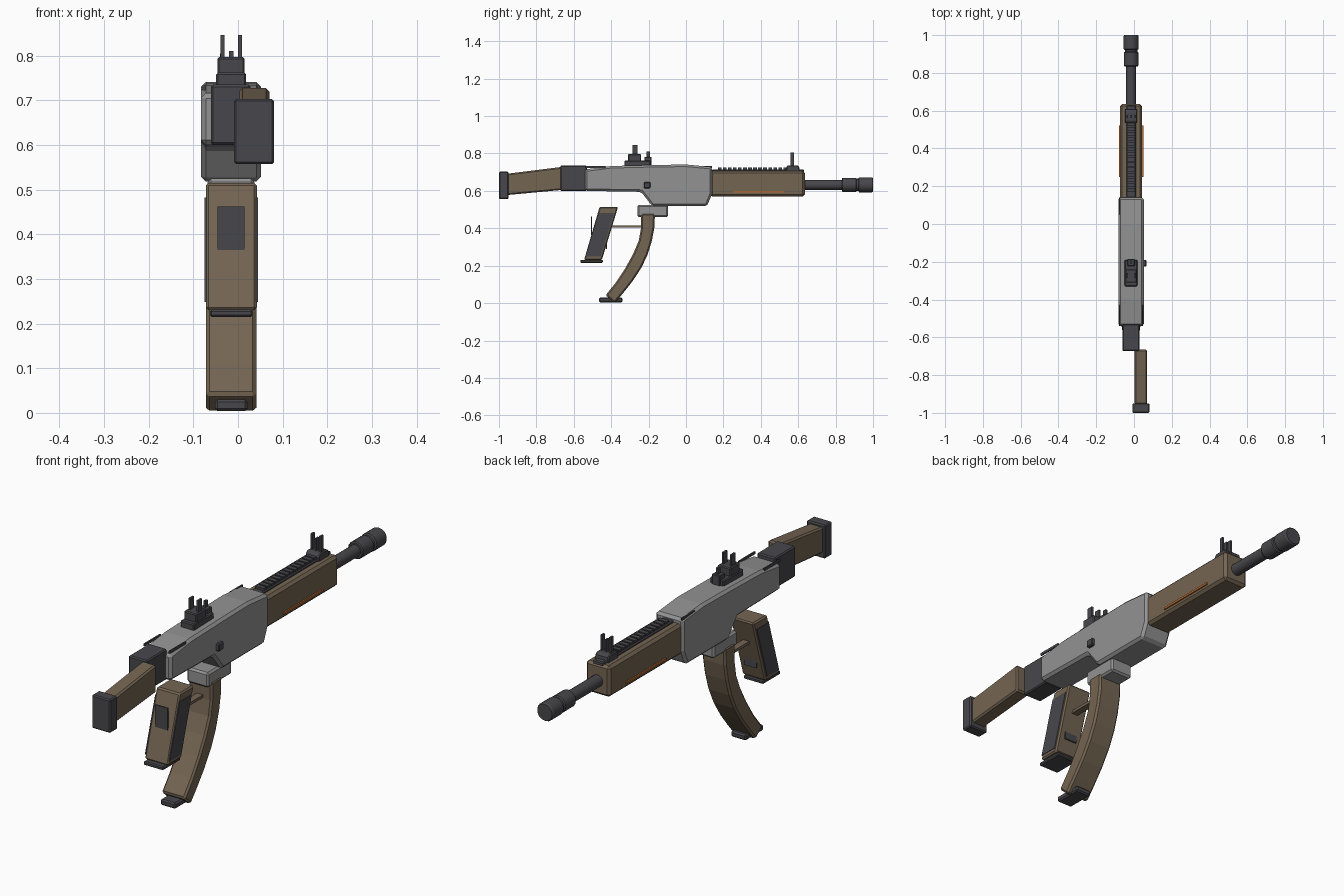
import bpy, bmesh, math
from mathutils import Vector

if "Cube" in bpy.data.objects:
    bpy.data.objects.remove(bpy.data.objects["Cube"])

CX = -0.0155  # centre plane of the main body


def material(name, rgb):
    m = bpy.data.materials.new(name)
    m.diffuse_color = (*rgb, 1)
    m.use_nodes = True
    m.node_tree.nodes["Principled BSDF"].inputs["Base Color"].default_value = m.diffuse_color
    return m


GREY = material("receiver grey", (0.29, 0.29, 0.29))
BROWN = material("furniture brown", (0.175, 0.130, 0.085))
DARK = material("dark metal", (0.064, 0.063, 0.072))
ORANGE = material("orange accent", (0.50, 0.15, 0.03))


def finish(name, bm, mat, bevel=0):
    bmesh.ops.recalc_face_normals(bm, faces=bm.faces)
    me = bpy.data.meshes.new(name)
    bm.to_mesh(me)
    bm.free()
    me.materials.append(mat)
    ob = bpy.data.objects.new(name, me)
    bpy.context.collection.objects.link(ob)
    if bevel:
        mod = ob.modifiers.new("bevel", 'BEVEL')
        mod.width, mod.segments = bevel, 1
        mod.limit_method, mod.angle_limit = 'ANGLE', math.radians(40)
    return ob


def prism(name, yz, x0, x1, mat, bevel=0):
    """Side profile in y,z extruded from x0 to x1."""
    bm = bmesh.new()
    f = bm.faces.new([bm.verts.new((x0, y, z)) for y, z in yz])
    ext = bmesh.ops.extrude_face_region(bm, geom=[f])
    vs = [v for v in ext["geom"] if isinstance(v, bmesh.types.BMVert)]
    bmesh.ops.translate(bm, verts=vs, vec=(x1 - x0, 0, 0))
    return finish(name, bm, mat, bevel)


def box(name, x, y, z, mat, bevel=0):
    return prism(name, [(y[0], z[0]), (y[1], z[0]), (y[1], z[1]), (y[0], z[1])],
                 x[0], x[1], mat, bevel)


def turned(name, yr, z, mat, sides=16):
    """Lathe along y from (y, radius) pairs, capped at both ends."""
    bm = bmesh.new()
    rings = []
    for y, r in yr:
        rings.append([bm.verts.new((CX + r * math.cos(a), y, z + r * math.sin(a)))
                      for a in (2 * math.pi * i / sides for i in range(sides))])
    for a, b in zip(rings, rings[1:]):
        for i in range(sides):
            j = (i + 1) % sides
            bm.faces.new((a[i], a[j], b[j], b[i]))
    bm.faces.new(rings[0])
    bm.faces.new(rings[-1])
    ob = finish(name, bm, mat)
    bpy.context.view_layer.objects.active = ob
    ob.select_set(True)
    bpy.ops.object.shade_smooth_by_angle(angle=math.radians(30))
    ob.select_set(False)
    return ob


# Receiver
prism("receiver", [(-0.54, 0.60), (-0.24, 0.595), (-0.18, 0.518), (0.112, 0.518),
                   (0.14, 0.585), (0.14, 0.728), (0.0, 0.741), (-0.2, 0.738),
                   (-0.40, 0.733), (-0.54, 0.715)], -0.083, 0.052, GREY, 0.011)
for side, (a, b) in (("right", (-0.54, -0.43)), ("left", (-0.54, -0.43)),
                     ("front", (0.05, 0.14))):
    x = 0.045 if side == "right" else -0.076
    box(f"receiver_trim_{side}", (x - 0.003, x + 0.003), (a, b), (0.722, 0.733), DARK)
box("side_button", (0.045, 0.066), (-0.225, -0.19), (0.614, 0.647), DARK, 0.004)
box("magazine_well", (-0.068, 0.037), (-0.26, -0.095), (0.46, 0.525), GREY, 0.008)

# Stock
box("stock_connector", (-0.061, 0.028), (-0.672, -0.53), (0.60, 0.735), DARK, 0.005)
prism("stock", [(-0.955, 0.578), (-0.665, 0.605), (-0.665, 0.728), (-0.955, 0.692)],
      0.003, 0.070, BROWN, 0.007)
box("butt_plate", (-0.009, 0.081), (-1.0, -0.949), (0.557, 0.703), DARK, 0.005)

# Handguard, accents and ribbed top rail
box("handguard", (-0.074, 0.043), (0.13, 0.635), (0.57, 0.706), BROWN, 0.011)
for side, s in (("left", -1), ("right", 1)):
    a, b = sorted((CX + s * 0.055, CX + s * 0.0645))
    box(f"handguard_accent_{side}", (a, b), (0.25, 0.522), (0.591, 0.600), ORANGE)
box("top_rail", (-0.041, 0.010), (0.14, 0.63), (0.69, 0.715), DARK, 0.004)
for i in range(14):
    y = 0.17 + i * 0.027
    box(f"rail_rib_{i + 1}", (-0.037, 0.006), (y, y + 0.02), (0.71, 0.725), DARK)

# Barrel and muzzle
turned("barrel", [(0.6, 0.026), (0.85, 0.026)], 0.632, DARK)
turned("muzzle_device", [(0.833, 0.034), (0.838, 0.038), (0.908, 0.038), (0.912, 0.033),
                         (0.922, 0.033), (0.926, 0.040), (0.994, 0.040), (1.0, 0.036)],
       0.632, DARK)

# Front sight
prism("front_sight_base", [(0.535, 0.70), (0.61, 0.70), (0.605, 0.728), (0.595, 0.737),
                           (0.545, 0.737), (0.535, 0.728)], -0.048, 0.017, DARK, 0.004)
for n, dx in (("left", -0.021), ("centre", 0), ("right", 0.021)):
    x = CX + dx
    top = 0.79 if n == "centre" else 0.805
    box(f"front_sight_post_{n}", (x - 0.004, x + 0.004), (0.560, 0.578), (0.73, top), DARK)

# Rear sight
box("rear_sight_base", (-0.049, 0.018), (-0.33, -0.19), (0.73, 0.762), DARK, 0.004)
box("rear_sight_block", (-0.046, 0.015), (-0.31, -0.24), (0.755, 0.797), DARK, 0.004)
for n, dx in (("left", -0.0195), ("right", 0.0195)):
    x = CX + dx
    box(f"rear_sight_ear_{n}", (x - 0.0045, x + 0.0045), (-0.287, -0.26), (0.79, 0.846), DARK)
box("rear_sight_step", (-0.035, 0.004), (-0.222, -0.184), (0.735, 0.782), DARK, 0.003)
box("rear_sight_pin", (CX - 0.005, CX + 0.005), (-0.21, -0.193), (0.775, 0.81), DARK)

# Curved magazine
prism("magazine", [(-0.24, 0.48), (-0.241, 0.40), (-0.252, 0.335), (-0.283, 0.262),
                   (-0.325, 0.186), (-0.375, 0.110), (-0.43, 0.042), (-0.382, 0.0),
                   (-0.335, 0.055), (-0.285, 0.118), (-0.238, 0.190), (-0.205, 0.260),
                   (-0.182, 0.335), (-0.169, 0.405), (-0.166, 0.48)],
      -0.072, 0.041, BROWN, 0.008)
box("magazine_floor", (-0.052, 0.022), (-0.465, -0.34), (0.004, 0.030), DARK, 0.006)

# Grip
prism("grip", [(-0.545, 0.23), (-0.45, 0.23), (-0.363, 0.515), (-0.462, 0.515)],
      -0.072, 0.042, BROWN, 0.006)
for n, x in (("left", -0.0745), ("right", 0.0405)):
    prism(f"grip_panel_{n}", [(-0.538, 0.248), (-0.456, 0.248), (-0.385, 0.482),
                              (-0.467, 0.482)], x, x + 0.004, DARK)
box("grip_base", (-0.063, 0.033), (-0.565, -0.445), (0.215, 0.231), DARK, 0.004)
for n, y, z in (("rear", -0.505, (0.365, 0.462)), ("front", -0.425, (0.29, 0.37))):
    box(f"grip_rib_{n}", (CX - 0.03, CX + 0.03), (y - 0.003, y + 0.003), z, DARK)

# Trigger bar
box("trigger_bar", (CX - 0.015, CX + 0.015), (-0.40, -0.235), (0.403, 0.415), BROWN)
